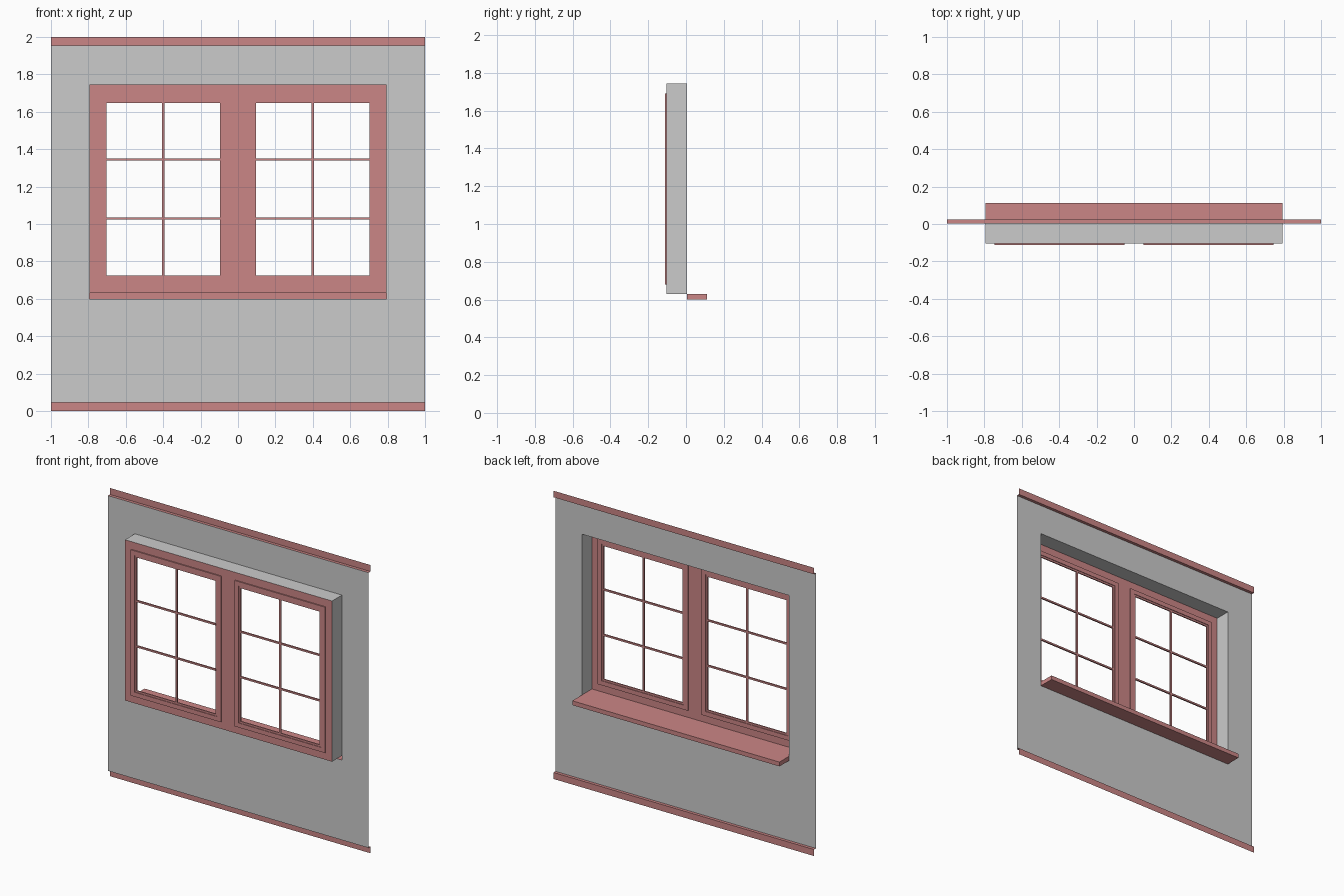
import bpy, bmesh

if "Cube" in bpy.data.objects:
    bpy.data.objects.remove(bpy.data.objects["Cube"])

red = bpy.data.materials.new("painted_wood")
red.diffuse_color = (0.6, 0.24, 0.24, 1)
red.use_nodes = True
red.node_tree.nodes["Principled BSDF"].inputs["Base Color"].default_value = red.diffuse_color

W = 0.795                  # half width of the opening
Z0, Z1 = 0.63, 1.745       # bottom and top of the opening above the sill
WALL, FRAME = 0.004, -0.104  # y of the wall and window planes


def finish(name, bm, mat=None):
    bmesh.ops.remove_doubles(bm, verts=bm.verts, dist=1e-5)
    me = bpy.data.meshes.new(name)
    bm.to_mesh(me)
    bm.free()
    ob = bpy.data.objects.new(name, me)
    bpy.context.collection.objects.link(ob)
    if mat:
        me.materials.append(mat)
    return ob


def quad(bm, *pts):
    bm.faces.new([bm.verts.new(p) for p in pts])


def sheet(name, xs, zs, holes, y, mat=None):
    """Flat panel cut into cells, with some cells left open."""
    bm = bmesh.new()
    for i, (a, b) in enumerate(zip(xs, xs[1:])):
        for j, (c, d) in enumerate(zip(zs, zs[1:])):
            if (i, j) not in holes:
                quad(bm, (b, y, c), (a, y, c), (a, y, d), (b, y, d))
    return finish(name, bm, mat)


def sweep_x(name, profile, half, mat, caps=()):
    """Open (y, z) profile extended along x, with optional end caps."""
    bm = bmesh.new()
    for (y, z), (v, w) in zip(profile, profile[1:]):
        quad(bm, (-half, y, z), (half, y, z), (half, v, w), (-half, v, w))
    if caps:
        for x in (-half, half):
            quad(bm, *[(x, y, z) for y, z in caps])
    return finish(name, bm, mat)


def sash(name, x0, x1, z0, z1, profile):
    """Closed (inset, y) profile run around a rectangle."""
    bm = bmesh.new()
    loops = [[bm.verts.new(p) for p in ((x0 + i, y, z0 + i), (x1 - i, y, z0 + i),
                                        (x1 - i, y, z1 - i), (x0 + i, y, z1 - i))]
             for i, y in profile]
    for a, b in zip(loops, loops[1:] + loops[:1]):
        for k in range(4):
            n = (k + 1) % 4
            bm.faces.new((a[k], a[n], b[n], b[k]))
    bmesh.ops.recalc_face_normals(bm, faces=bm.faces)
    return finish(name, bm, red)


def box(name, lo, hi):
    bm = bmesh.new()
    bmesh.ops.create_cube(bm, size=1)
    for v in bm.verts:
        v.co = [(l + h) / 2 + c * (h - l) for l, h, c in zip(lo, hi, v.co)]
    return finish(name, bm, red)


# wall with opening
sheet("wall", [-1, -W, W, 1], [0.045, 0.6, Z1, 1.955], {(1, 1)}, WALL)

# reveal: sides and top of the opening
bm = bmesh.new()
path = [(-W, Z0), (-W, Z1), (W, Z1), (W, Z0)]
for (a, b), (c, d) in zip(path, path[1:]):
    quad(bm, (a, FRAME, b), (c, FRAME, d), (c, WALL, d), (a, WALL, b))
finish("reveal", bm)

# skirting and top trim, open at the ends
sweep_x("skirting", [(WALL, 0.045), (0.025, 0.045), (0.025, 0)], 1, red)
sweep_x("top_trim", [(WALL, 1.955), (0.025, 1.955), (0.025, 2)], 1, red)

# sill
sweep_x("sill", [(FRAME, Z0), (WALL, Z0), (0.111, Z0), (0.111, 0.6), (WALL, 0.6)], W, red,
        caps=[(WALL, Z0), (0.111, Z0), (0.111, 0.6), (WALL, 0.6)])

# window frame with two sash openings
X0, X1, S0, S1 = 0.052, 0.746, 0.68, 1.692
sheet("window_frame", [-W, -X1, -X0, X0, X1, W], [Z0, S0, S1, Z1],
      {(1, 1), (3, 1)}, FRAME, red)

# sashes with stepped profile, and glazing bars
prof = [(0, -0.112), (0.031, -0.112), (0.031, -0.108), (0.044, -0.108),
        (0.044, -0.1), (0.031, -0.1), (0.031, -0.096), (0, -0.096)]
t, ya, yb, e = 0.006, -0.109, -0.099, 0.043
for side, x0, x1 in (("left", -X1, -X0), ("right", X0, X1)):
    sash(side + "_sash", x0, x1, S0, S1, prof)
    m = (x0 + x1) / 2
    box(side + "_upright_bar", (m - t, ya, S0 + e), (m + t, yb, S1 - e))
    for n, z in enumerate((1.03, 1.345)):
        box(f"{side}_cross_bar_{n + 1}", (x0 + e, ya, z - t), (x1 - e, yb, z + t))
